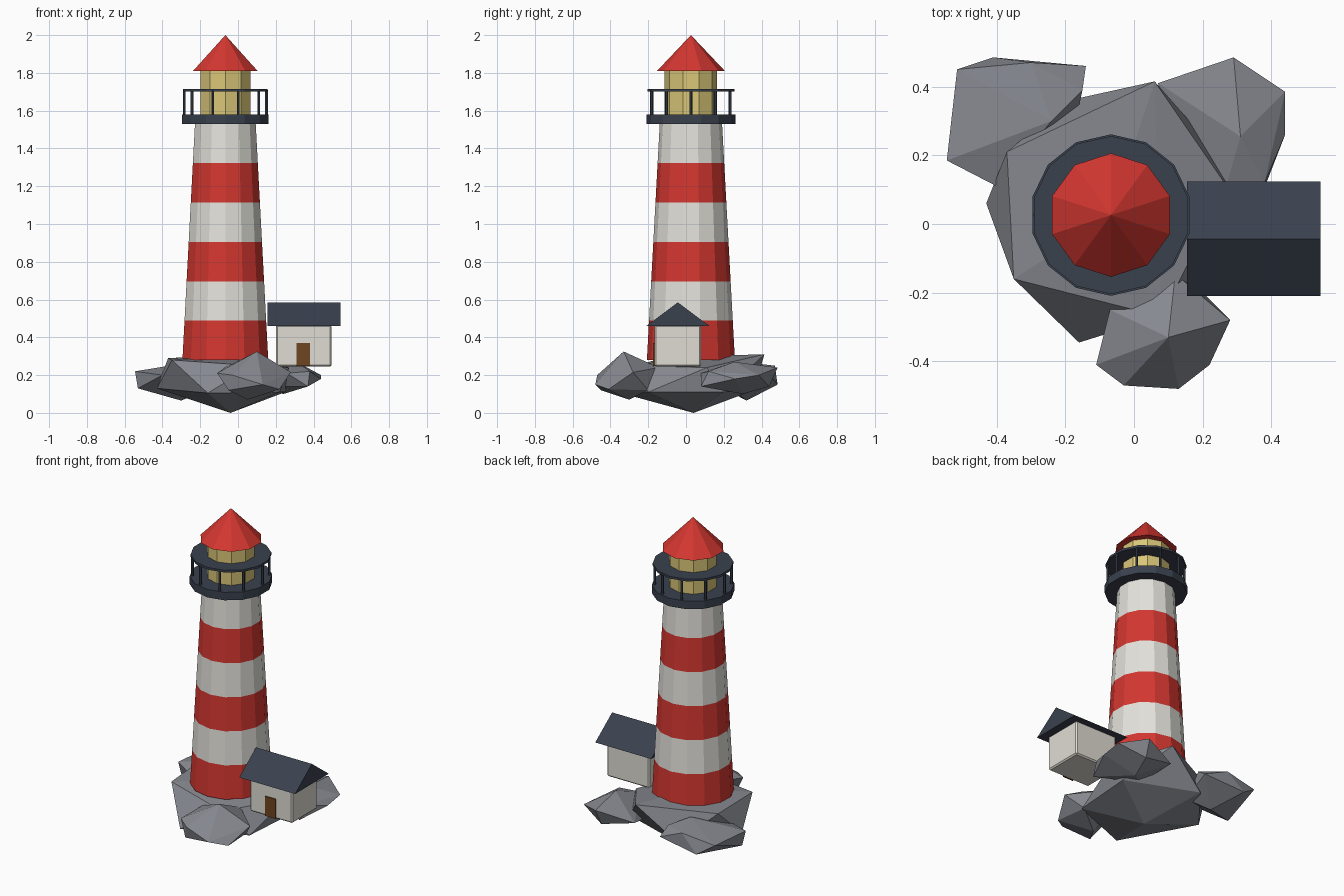
import bpy, bmesh, math
from mathutils import Vector

if "Cube" in bpy.data.objects:
    bpy.data.objects.remove(bpy.data.objects["Cube"], do_unlink=True)

AXIS = Vector((-0.067, 0.026, 0))  # tower centre line


def material(name, r, g, b):
    m = bpy.data.materials.new(name)
    m.use_nodes = True
    m.diffuse_color = (r, g, b, 1)
    m.node_tree.nodes["Principled BSDF"].inputs["Base Color"].default_value = (r, g, b, 1)
    return m


RED = material("signal red", 0.66, 0.038, 0.03)
WHITE = material("tower white", 0.77, 0.76, 0.71)
SLATE = material("dark slate", 0.042, 0.053, 0.076)
GLASS = material("lantern yellow", 0.70, 0.57, 0.19)
STONE = material("rock grey", 0.24, 0.25, 0.28)
WALL = material("cottage wall", 0.74, 0.72, 0.65)
WOOD = material("door brown", 0.156, 0.058, 0.015)


def finish(name, bm, *mats):
    bmesh.ops.recalc_face_normals(bm, faces=bm.faces[:])
    mesh = bpy.data.meshes.new(name)
    bm.to_mesh(mesh)
    bm.free()
    for m in mats:
        mesh.materials.append(m)
    ob = bpy.data.objects.new(name, mesh)
    bpy.context.collection.objects.link(ob)
    return ob


def lathe(name, profile, sides, *mats, centre=AXIS):
    """Faceted solid of revolution; bands take the materials in turn."""
    bm = bmesh.new()
    rings = []
    for r, z in profile:
        ring = []
        for i in range(sides):
            a = math.pi / 2 + math.tau * i / sides
            ring.append(bm.verts.new(centre + Vector((r * math.cos(a), r * math.sin(a), z))))
        rings.append(ring)
    for k, (low, high) in enumerate(zip(rings, rings[1:])):
        for i in range(sides):
            j = (i + 1) % sides
            f = bm.faces.new((low[i], low[j], high[j], high[i]))
            f.material_index = k % len(mats)
    bm.faces.new(rings[0])
    bm.faces.new(rings[-1])
    bmesh.ops.remove_doubles(bm, verts=bm.verts[:], dist=0.0005)
    return finish(name, bm, *mats)


def box(name, low, high, mat, bevel=0):
    bm = bmesh.new()
    bmesh.ops.create_cube(bm, size=1)
    for v in bm.verts:
        v.co = [lo + (c + 0.5) * (hi - lo) for c, lo, hi in zip(v.co, low, high)]
    ob = finish(name, bm, mat)
    if bevel:
        mod = ob.modifiers.new("bevel", "BEVEL")
        mod.width, mod.segments = bevel, 1
    return ob


def rock(name, points):
    """Angular boulder: hull of a few corners given in hundredths."""
    bm = bmesh.new()
    for p in points:
        bm.verts.new(Vector(p) / 100)
    bmesh.ops.convex_hull(bm, input=bm.verts[:])
    return finish(name, bm, STONE)


# Boulders: bottom tip, lower ring, upper ring, top
rock("main_rock", [
    (-4, 4, 0),
    (25, 20, 11), (22, -20, 11), (-16, -34.5, 10.5), (-43, 6, 13), (-19, 36, 12),
    (-35, -16, 28), (-37, 21, 29), (6, 41.5, 31), (27, 11, 24), (8, -27, 25),
    (-7, 2, 30)])
rock("front_rock", [
    (5, -30, 7),
    (22, -41, 12.5), (13, -48, 15), (-5, -45, 12), (-3, -47, 20), (-11, -41, 21),
    (28, -28, 21.5), (12, -14.5, 24), (-7, -25, 24), (10, -33, 32.5), (20, -20, 12)])
rock("back_right_rock", [
    (24, 30, 10),
    (37, 8, 14), (44, 26, 18), (44, 38.5, 20), (29, 48.5, 24), (28, 44, 14),
    (7, 41, 19), (12, 20, 14), (38, 12, 22), (31, 25.5, 27), (26, 8, 21)])
rock("back_left_rock", [
    (-30, 32, 6.5),
    (-53, 20, 13), (-41, 48.5, 15), (-14, 46, 18), (-15, 39, 23), (-18, 25, 12),
    (-54.5, 18.5, 22), (-51.5, 45, 22), (-40, 11, 20), (-30, 47, 25), (-24, 30, 27)])

# Striped tower
BANDS = 6
lathe("tower", [(0.233 - 0.068 * k / BANDS, 0.28 + 1.25 * k / BANDS) for k in range(BANDS + 1)],
      14, RED, WHITE)

# Gallery deck, handrail plate and posts
lathe("gallery_deck", [(0.235, 1.53), (0.235, 1.58)], 14, SLATE)
lathe("gallery_rail", [(0.23, 1.702), (0.23, 1.716)], 14, SLATE)
POSTS = 10
for i in range(POSTS):
    a = math.tau * i / POSTS
    spot = AXIS + Vector((math.cos(a), math.sin(a), 0)) * 0.218
    lathe(f"rail_post_{i + 1}", [(0.008, 1.575), (0.008, 1.71)], 6, SLATE, centre=spot)

# Lantern room and its pointed roof
lathe("lantern_room", [(0.139, 1.58), (0.139, 1.815)], 10, GLASS)
lathe("lantern_roof", [(0.18, 1.81), (0, 2.0)], 10, RED)

# Keeper's cottage
box("cottage_walls", (0.2, -0.168, 0.245), (0.495, 0.08, 0.465), WALL, bevel=0.008)
box("cottage_door", (0.31, -0.174, 0.247), (0.382, -0.165, 0.37), WOOD)

# Gabled cottage roof, ridge along x
bm = bmesh.new()
ends = [[bm.verts.new((x, y, z)) for y, z in ((-0.21, 0.46), (0.124, 0.46), (-0.043, 0.585))]
        for x in (0.155, 0.543)]
for end in ends:
    bm.faces.new(end)
for i in range(3):
    j = (i + 1) % 3
    bm.faces.new((ends[0][i], ends[0][j], ends[1][j], ends[1][i]))
finish("cottage_roof", bm, SLATE)
